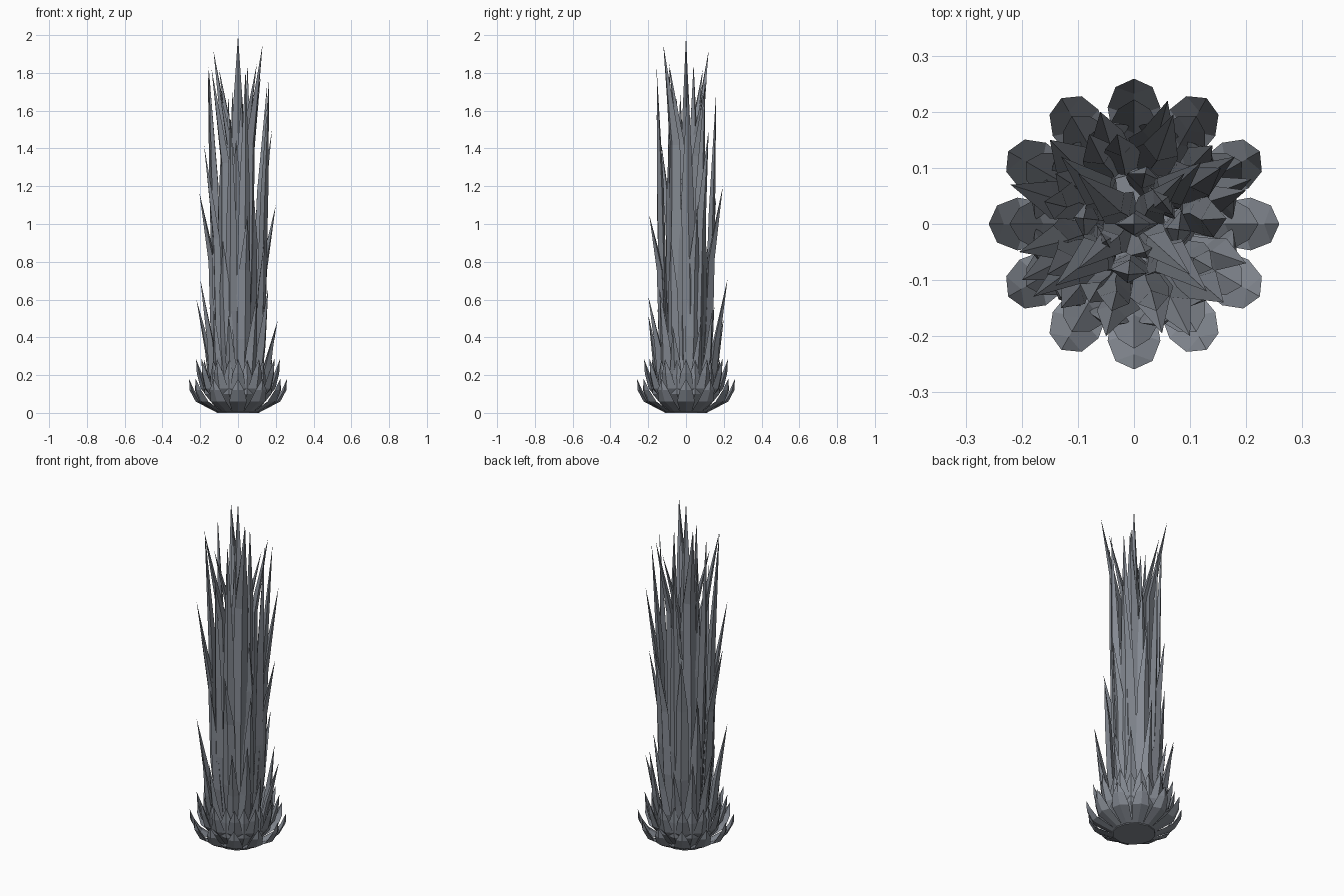
import bpy, bmesh, math, random
from mathutils import Vector

random.seed(7)
cube = bpy.data.objects.get("Cube")
if cube:
    bpy.data.objects.remove(cube, do_unlink=True)

stone = bpy.data.materials.new("slate_grey")
stone.use_nodes = True
COLOUR = (0.23, 0.25, 0.285, 1)
stone.diffuse_color = COLOUR
stone.node_tree.nodes["Principled BSDF"].inputs["Base Color"].default_value = COLOUR


def finish(bm, name):
    bmesh.ops.recalc_face_normals(bm, faces=bm.faces)
    mesh = bpy.data.meshes.new(name)
    bm.to_mesh(mesh)
    bm.free()
    mesh.materials.append(stone)
    obj = bpy.data.objects.new(name, mesh)
    bpy.context.collection.objects.link(obj)


def add_blade(bm, stations, tip):
    """Four-sided shard: stations are (centre, half width, half depth)."""
    rings = []
    out = Vector((tip.x, tip.y, 0))
    out = out.normalized() if out.length > 0.01 else Vector((0, -1, 0))
    side = Vector((-out.y, out.x, 0))
    for c, w, d in stations:
        offsets = (side * w, out * d, -side * w, -out * d)
        rings.append([bm.verts.new(c + o) for o in offsets])
    for low, high in zip(rings, rings[1:]):
        for i in range(4):
            j = (i + 1) % 4
            bm.faces.new((low[i], low[j], high[j], high[i]))
    point = bm.verts.new(tip)
    for i in range(4):
        bm.faces.new((rings[-1][i], rings[-1][(i + 1) % 4], point))
    bm.faces.new(rings[0][::-1])


def polar(angle, r, z):
    return Vector((r * math.cos(angle), r * math.sin(angle), z))


def petal_ring(name, count, turn, profile, tip_r, tip_z):
    """Ring of broad petals; profile rows are (radius, z, half width, half depth)."""
    bm = bmesh.new()
    for k in range(count):
        a = turn + k * math.tau / count
        add_blade(bm, [(polar(a, r, z), w, d) for r, z, w, d in profile],
                  polar(a, tip_r, tip_z))
    finish(bm, name)


def shards(name, tips, base_r, base_z, belly_r, width, bend):
    """Shards rising from base_z, upright until the bend, then flaring to each tip."""
    bm = bmesh.new()
    for x, y, z in tips:
        tip = Vector((x, y, z))
        a = math.atan2(y, x)
        h = z - base_z
        w = width * random.uniform(0.9, 1.15)
        twist = random.uniform(-0.12, 0.12)
        belly = min(belly_r, math.hypot(x, y))
        low = polar(a + twist, base_r, base_z)
        mid = polar(a + twist, base_r + (belly - base_r) * 0.7, base_z + h * bend * 0.5)
        high = polar(a, belly, base_z + h * bend * random.uniform(0.95, 1.05))
        add_blade(bm, [(low, w * 0.6, w * 0.4), (mid, w, w * 0.6),
                       (high, w * 0.78, w * 0.5)], tip)
    finish(bm, name)


# Foot with a flat underside
bm = bmesh.new()
bmesh.ops.create_cone(bm, cap_ends=True, segments=12, radius1=0.115, radius2=0.09, depth=0.3)
bmesh.ops.translate(bm, verts=bm.verts, vec=(0, 0, 0.15))
finish(bm, "foot_core")

# Petals around the foot
petal_ring("outer_petals", 12, 0, [(0.11, 0.006, 0.03, 0.01), (0.208, 0.06, 0.047, 0.016),
                                   (0.244, 0.12, 0.033, 0.012)], 0.259, 0.18)
petal_ring("inner_petals", 12, 0, [(0.11, 0.04, 0.03, 0.015), (0.18, 0.13, 0.042, 0.018),
                                   (0.205, 0.21, 0.028, 0.013)], 0.222, 0.285)
petal_ring("upper_petals", 12, math.pi / 12, [(0.1, 0.02, 0.03, 0.015), (0.165, 0.1, 0.042, 0.018),
                                              (0.175, 0.19, 0.032, 0.015)], 0.185, 0.28)

# Low shards
shards("low_shards", [(-0.2, -0.1, 0.71), (-0.22, 0.07, 0.6), (0.21, 0.08, 0.49),
                      (0.2, -0.07, 0.46), (0.06, 0.22, 0.71), (-0.06, 0.2, 0.5),
                      (0.1, -0.2, 0.62), (-0.05, -0.2, 0.52), (0.14, 0.14, 0.55),
                      (0.16, -0.14, 0.66), (-0.15, 0.15, 0.56), (-0.13, -0.15, 0.55)],
       0.1, 0.05, 0.165, 0.038, 0.5)

# Middle shards
shards("middle_shards", [(-0.205, -0.05, 1.17), (0.2, 0.06, 1.1), (0.07, 0.195, 1.2),
                         (0.05, -0.195, 1.05), (-0.08, 0.16, 1.15), (0.14, -0.08, 0.92),
                         (-0.14, 0.09, 0.9), (-0.08, -0.14, 0.92)],
       0.09, 0.05, 0.14, 0.038, 0.68)

# Tall outer shards
shards("tall_shards", [(0.18, 0.12, 1.5), (-0.18, -0.13, 1.42), (0.165, 0.01, 1.78),
                       (-0.155, -0.09, 1.83), (0.155, 0.1, 1.75), (0.04, -0.155, 1.82),
                       (-0.03, 0.16, 1.71), (-0.16, 0.04, 1.85), (-0.04, -0.155, 1.58)],
       0.09, 0.05, 0.14, 0.037, 0.64)

# Inner column of upright shards, flaring near the top
shards("column_shards", [(0.13, -0.12, 1.95), (-0.13, 0.12, 1.92), (-0.14, -0.11, 1.82),
                         (0.12, 0.11, 1.78), (-0.05, -0.03, 1.69), (0.05, 0.04, 1.85),
                         (0.02, 0.09, 1.5), (-0.01, -0.09, 1.45), (-0.09, 0.01, 1.4),
                         (0.08, -0.01, 1.2)],
       0.06, 0.08, 0.085, 0.042, 0.72)

# Crown springing from inside the column
shards("crown_shards", [(0.0, 0.0, 2.0), (0.1, -0.09, 1.85), (-0.1, 0.09, 1.82),
                        (-0.1, -0.08, 1.72), (0.09, 0.09, 1.7), (0.02, -0.05, 1.68)],
       0.015, 1.08, 0.05, 0.036, 0.5)
